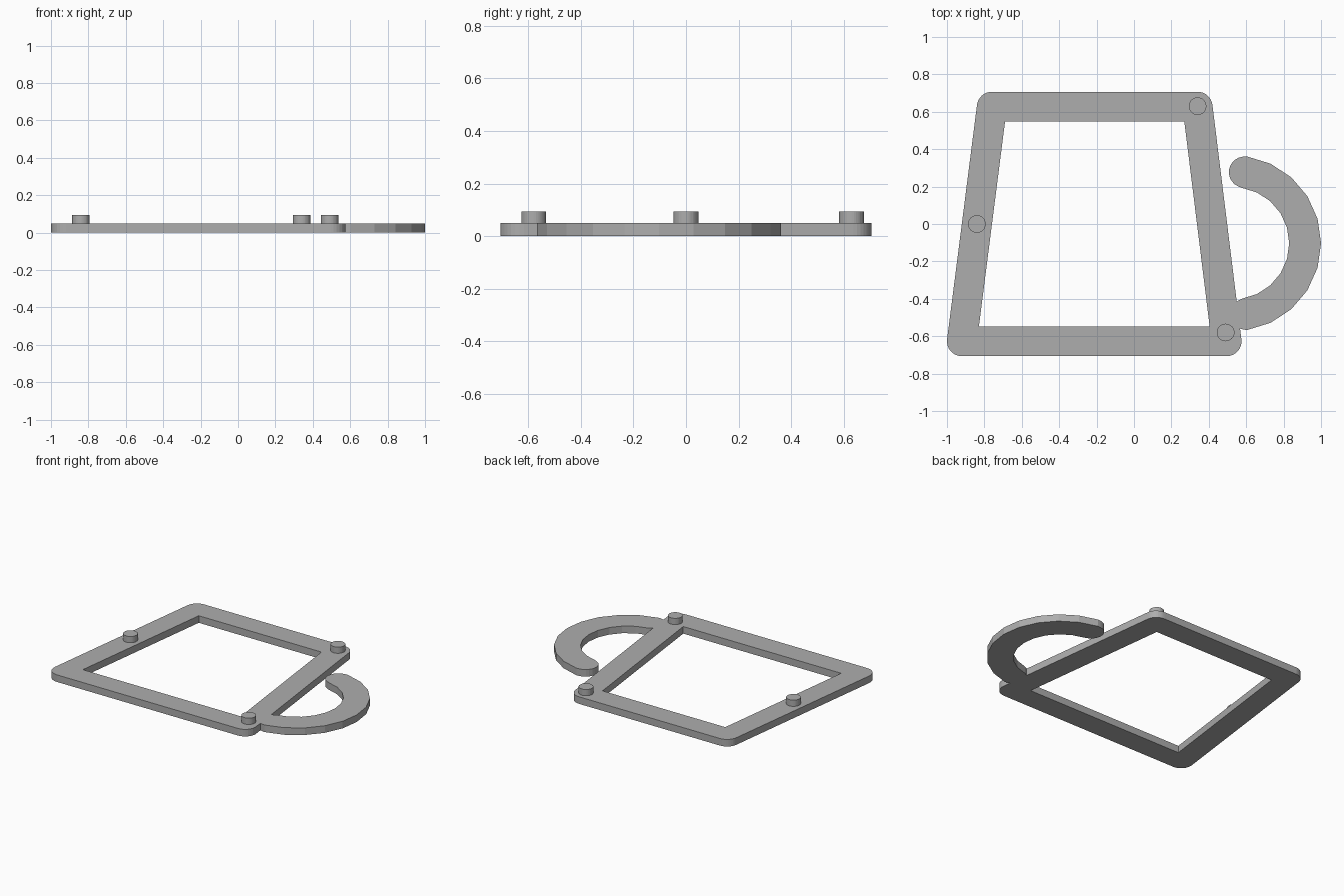
import bpy
import bmesh
from math import atan2, cos, sin, tan, pi, radians
from mathutils import Vector

old = bpy.data.objects.get("Cube")
if old:
    bpy.data.objects.remove(old, do_unlink=True)

THICK = 0.05      # plate thickness
R = 0.08          # half width of every bar

grey = bpy.data.materials.new("plain grey")
grey.use_nodes = True
colour = (0.42, 0.42, 0.42, 1)
grey.diffuse_color = colour
grey.node_tree.nodes["Principled BSDF"].inputs["Base Color"].default_value = colour


def polar(centre, radius, angle):
    return Vector(centre) + radius * Vector((cos(angle), sin(angle)))


def arc(centre, radius, start, end, steps):
    return [polar(centre, radius, start + (end - start) * i / steps)
            for i in range(steps + 1)]


def plate(name, loops, z0, height, cut=None):
    """Extrude flat outlines (the first outside, the rest holes) upward."""
    bm = bmesh.new()
    edges = []
    for loop in loops:
        vs = [bm.verts.new((p.x, p.y, z0)) for p in loop]
        edges += [bm.edges.new((a, b)) for a, b in zip(vs, vs[1:] + vs[:1])]
    bmesh.ops.triangle_fill(bm, edges=edges, use_beauty=True)
    ext = bmesh.ops.extrude_face_region(bm, geom=bm.faces[:])
    top = [g for g in ext["geom"] if isinstance(g, bmesh.types.BMVert)]
    bmesh.ops.translate(bm, verts=top, vec=(0, 0, height))
    bmesh.ops.recalc_face_normals(bm, faces=bm.faces[:])
    if cut:
        bmesh.ops.bisect_plane(bm, geom=bm.verts[:] + bm.edges[:] + bm.faces[:],
                               plane_co=cut[0], plane_no=cut[1], clear_inner=True)
    bmesh.ops.dissolve_limit(bm, angle_limit=0.01, verts=bm.verts[:], edges=bm.edges[:])
    mesh = bpy.data.meshes.new(name)
    bm.to_mesh(mesh)
    bm.free()
    mesh.materials.append(grey)
    obj = bpy.data.objects.new(name, mesh)
    bpy.context.collection.objects.link(obj)
    return obj


# Tapered frame: rounded outer corners, sharp inner corners
corners = [Vector(c) for c in ((0.495, -0.627), (0.34, 0.627), (-0.76, 0.627), (-0.92, -0.627))]
outer, inner = [], []
for i, c in enumerate(corners):
    d_in = c - corners[i - 1]
    d_out = corners[(i + 1) % 4] - c
    start = atan2(-d_in.x, d_in.y)
    turn = (atan2(-d_out.x, d_out.y) - start) % (2 * pi)
    outer += arc(c, R, start, start + turn, 8)
    inner.append(polar(c, -R / cos(turn / 2), start + turn / 2))
plate("cup_frame", [outer, inner], 0, THICK)

# Hooked handle: faceted arc with a round free end, trimmed against the frame
centre, mid, sweep = (0.53, -0.103), 0.385, radians(81)
tip = polar(centre, mid, sweep)
outline = arc(centre, mid + R + 0.005, -sweep, sweep, 10)
outline += arc(tip, R + 0.003, sweep, sweep + pi, 12)[1:-1]
outline += arc(centre, mid - R - 0.005, sweep, -sweep, 10)
outline += arc(polar(centre, mid, -sweep), R, pi - sweep, 2 * pi - sweep, 8)[1:-1]
side = corners[1] - corners[0]
normal = Vector((side.y, -side.x, 0)).normalized()
edge_point = corners[0].to_3d() + normal * R
plate("handle", [outline], 0, THICK, cut=(edge_point, normal))

# Locating pegs on the upper face
for name, spot in (("left_side_peg", (0.34, 0.63)), ("front_peg", (0.49, -0.58)),
                   ("right_side_peg", (-0.84, 0))):
    plate(name, [arc(spot, 0.047, 0, 2 * pi, 32)[:-1]], THICK, 0.044)
